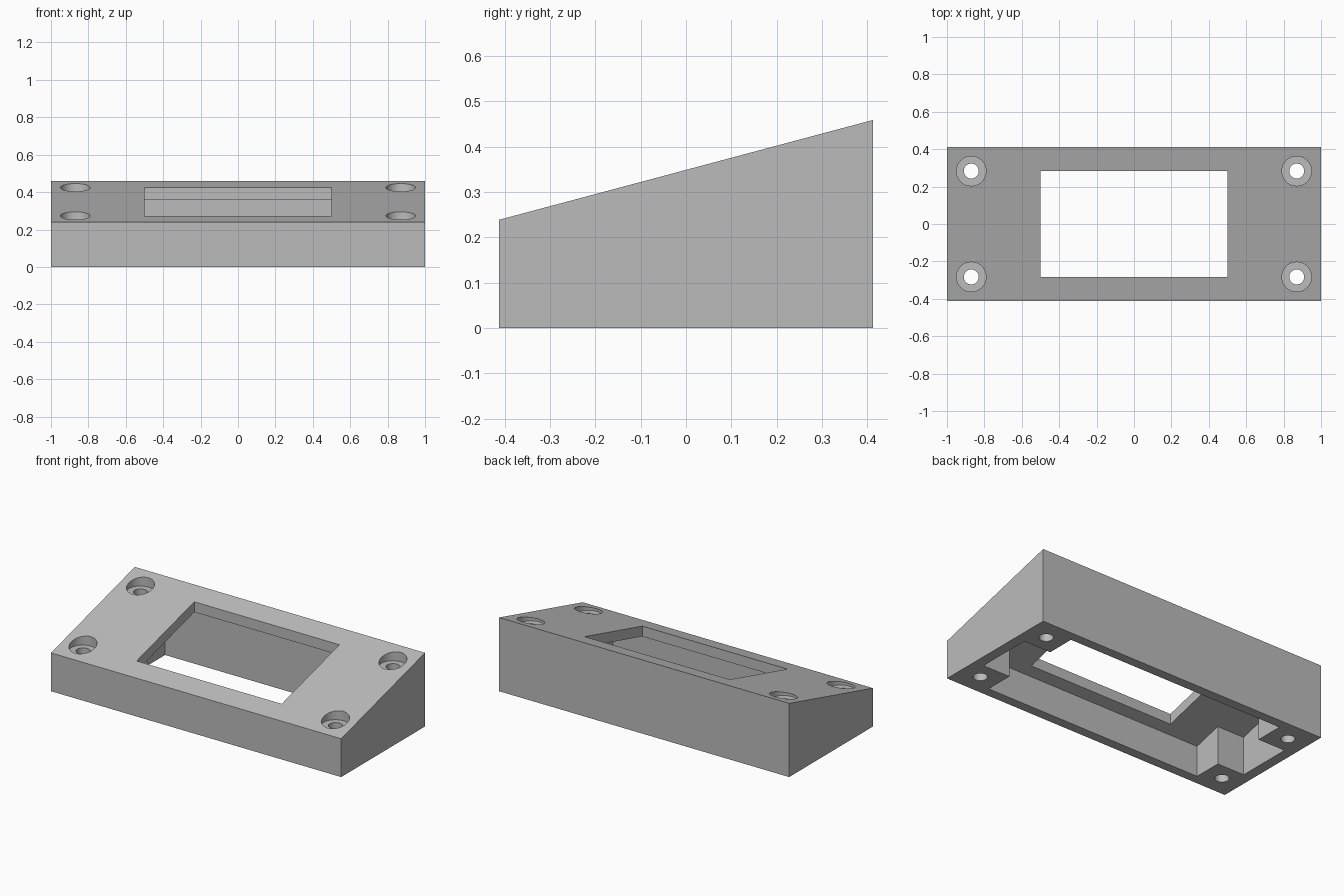
import bpy
import bmesh
from math import cos, sin, pi

cube = bpy.data.objects.get("Cube")
if cube:
    bpy.data.objects.remove(cube, do_unlink=True)

HALF_X, HALF_Y = 1.0, 0.4125
MID_HEIGHT, SLOPE = 0.349, 0.267
ROOF = 0.0645                      # vertical thickness of the sloping top

grey = bpy.data.materials.new("plain grey")
grey.use_nodes = True
colour = (0.5, 0.5, 0.5, 1)
grey.diffuse_color = colour
grey.node_tree.nodes["Principled BSDF"].inputs["Base Color"].default_value = colour


def slope_z(y, drop=0.0):
    return MID_HEIGHT + SLOPE * y - drop


def rectangle(hx, hy):
    return [(-hx, -hy), (hx, -hy), (hx, hy), (-hx, hy)]


def circle(cx, cy, r, n=48):
    return [(cx + r * cos(2 * pi * i / n), cy + r * sin(2 * pi * i / n)) for i in range(n)]


def prism(name, outline, bottom, top):
    """Upright prism over an outline; top is a function of y."""
    bm = bmesh.new()
    low = [bm.verts.new((x, y, bottom)) for x, y in outline]
    high = [bm.verts.new((x, y, top(y))) for x, y in outline]
    bm.faces.new(low[::-1])
    bm.faces.new(high)
    for i in range(len(low)):
        j = (i + 1) % len(low)
        bm.faces.new((low[i], low[j], high[j], high[i]))
    mesh = bpy.data.meshes.new(name)
    bm.to_mesh(mesh)
    bm.free()
    mesh.materials.append(grey)
    obj = bpy.data.objects.new(name, mesh)
    bpy.context.collection.objects.link(obj)
    return obj


# Wedge-shaped body
body = prism("sloped_housing", rectangle(HALF_X, HALF_Y), 0, slope_z)

# Hollow underside: a cross outline that leaves four corner posts
ax, ay = 0.75, 0.353
bx, by = 0.936, 0.175
cross = [(-ax, -ay), (ax, -ay), (ax, -by), (bx, -by), (bx, by), (ax, by),
         (ax, ay), (-ax, ay), (-ax, by), (-bx, by), (-bx, -by), (-ax, -by)]
cutters = [prism("cavity_cutter", cross, -0.1, lambda y: slope_z(y, ROOF))]

# Display window through the top
cutters.append(prism("window_cutter", rectangle(0.5, 0.284), -0.2, lambda y: 1))

# Screw holes with flat-bottomed counterbores
for sx in (-1, 1):
    for sy in (-1, 1):
        cx, cy = sx * 0.87, sy * 0.283
        cutters.append(prism("screw_cutter", circle(cx, cy, 0.04), -0.2, lambda y: 1))
        cutters.append(prism("counterbore_cutter", circle(cx, cy, 0.079),
                             slope_z(cy, 0.037), lambda y: 1))

# Cut everything out, then drop the cutters
bpy.context.view_layer.objects.active = body
body.select_set(True)
for cutter in cutters:
    cutter.hide_render = True
    mod = body.modifiers.new("cut", "BOOLEAN")
    mod.operation = "DIFFERENCE"
    mod.solver = "EXACT"
    mod.object = cutter
    bpy.ops.object.modifier_apply(modifier=mod.name)
    bpy.data.objects.remove(cutter, do_unlink=True)

# Smooth hole walls, crisp edges
bpy.ops.object.shade_smooth_by_angle(angle=pi / 9)
